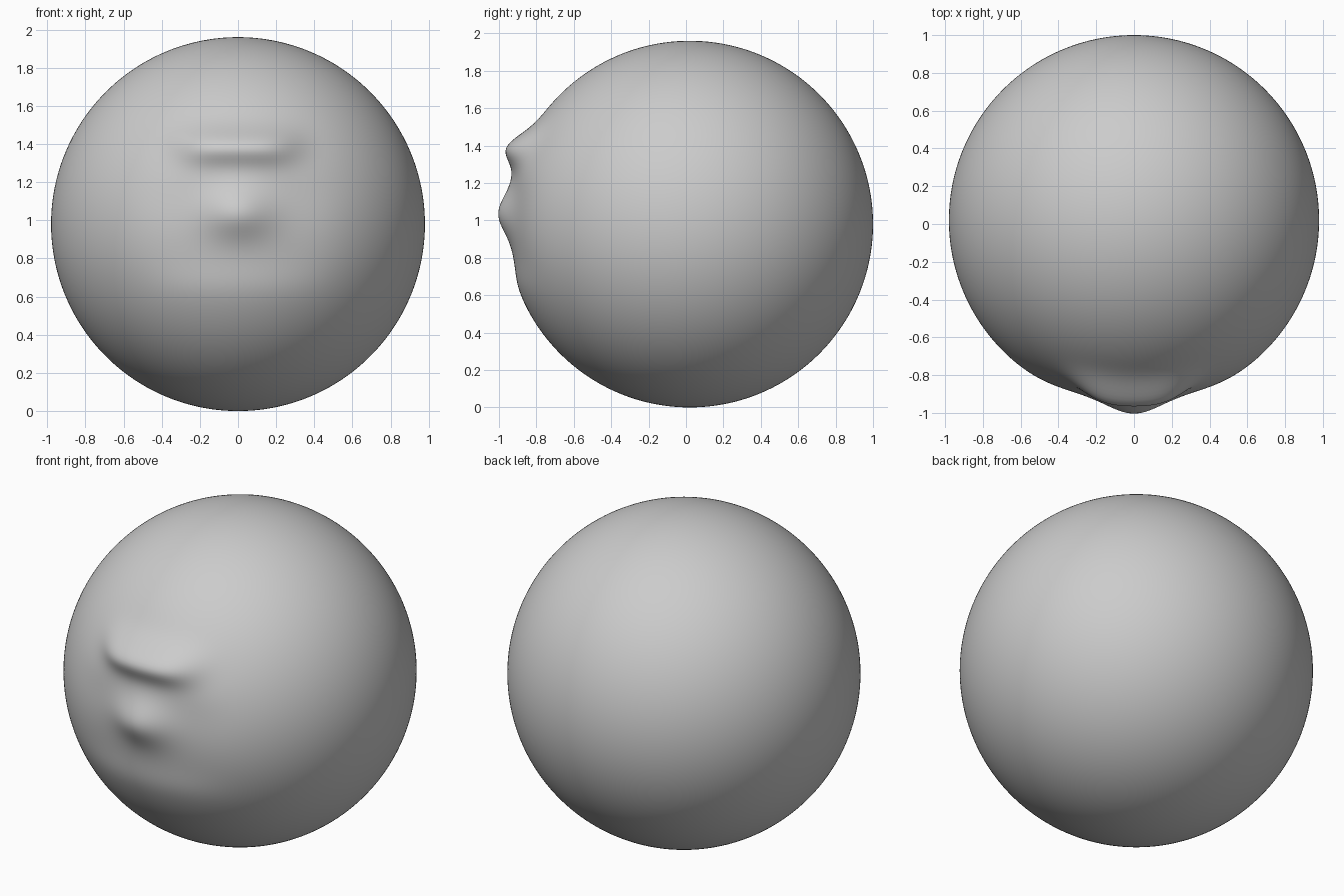
import bpy
from math import exp

if "Cube" in bpy.data.objects:
    bpy.data.objects.remove(bpy.data.objects["Cube"])

R, CY = 0.98, 0.02

# Smooth ball
bpy.ops.mesh.primitive_uv_sphere_add(segments=256, ring_count=160, radius=R, location=(0, 0, 0))
head = bpy.context.object
head.name = "sculpted_ball"


def bump(x, z, height, zc, width, depth, px=2, pz=2):
    """Soft mound (or dent) centred on x = 0, z = zc."""
    return height * exp(-abs(x / width) ** px - abs((z - zc) / depth) ** pz)


# Face relief pushed towards the front: brow, nose and flattened muzzle
for v in head.data.vertices:
    x, y, z = v.co.x, v.co.y, v.co.z + R
    if y < 0:
        d = bump(x, z, 0.090, 1.39, 0.30, 0.095, px=4)
        d += bump(x, z, 0.070, 1.04, 0.18, 0.13)
        d += bump(x, z, -0.025, 0.95, 0.44, 0.26, px=4, pz=4)
        y -= d
    v.co = (x, y + CY, z)

bpy.ops.object.shade_smooth()
